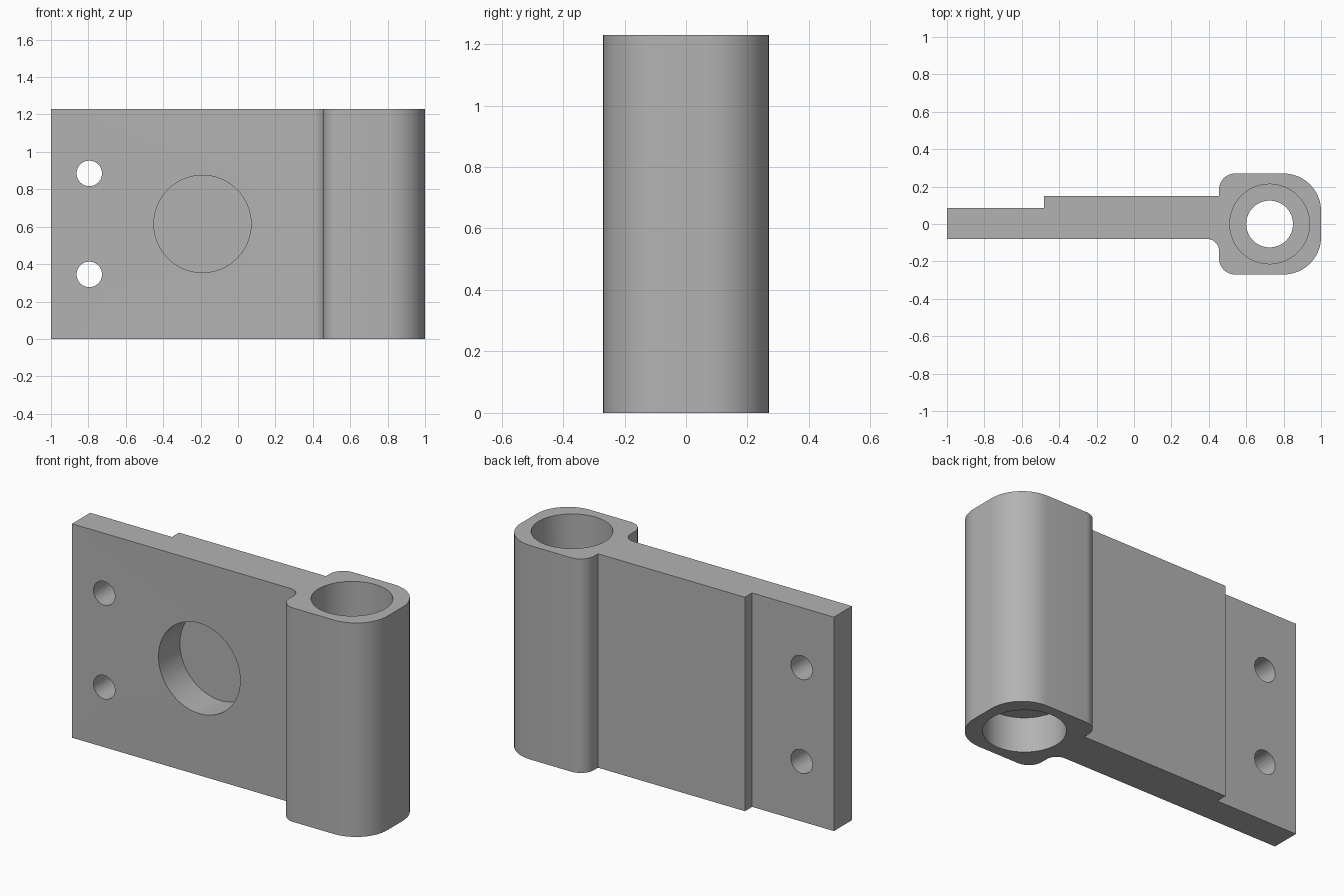
import bpy, bmesh
from math import cos, sin, pi, radians
from mathutils import Matrix, Vector

if "Cube" in bpy.data.objects:
    bpy.data.objects.remove(bpy.data.objects["Cube"], do_unlink=True)

HEIGHT = 1.23
PIN_X = 0.725

grey = bpy.data.materials.new("machined grey")
grey.use_nodes = True
colour = (0.45, 0.45, 0.45, 1)
grey.diffuse_color = colour
grey.node_tree.nodes["Principled BSDF"].inputs["Base Color"].default_value = colour


def new_object(name, bm):
    bmesh.ops.recalc_face_normals(bm, faces=bm.faces)
    mesh = bpy.data.meshes.new(name)
    bm.to_mesh(mesh)
    bm.free()
    mesh.materials.append(grey)
    obj = bpy.data.objects.new(name, mesh)
    bpy.context.collection.objects.link(obj)
    return obj


def arc(cx, cy, r, start, end, steps=12):
    angles = [radians(start + (end - start) * i / steps) for i in range(steps + 1)]
    return [(cx + r * cos(a), cy + r * sin(a)) for a in angles]


def drill(target, name, centre, radius, depth, axis):
    """Cut a round hole centred on a point along the z or y axis."""
    bm = bmesh.new()
    turn = Matrix.Rotation(pi / 2, 4, "X") if axis == "Y" else Matrix()
    bmesh.ops.create_cone(bm, cap_ends=True, segments=64, radius1=radius,
                          radius2=radius, depth=depth,
                          matrix=Matrix.Translation(centre) @ turn)
    cutter = new_object(name, bm)
    cutter.hide_render = True
    mod = target.modifiers.new(name, "BOOLEAN")
    mod.operation = "DIFFERENCE"
    mod.solver = "EXACT"
    mod.object = cutter
    bpy.context.view_layer.objects.active = target
    bpy.ops.object.modifier_apply(modifier=name)
    bpy.data.objects.remove(cutter, do_unlink=True)


# Stepped plate and rounded barrel share one extruded outline
outline = [(-1, -0.08)]
outline += arc(0.39, -0.145, 0.065, 90, 0)          # inner fillet
outline += arc(0.54, -0.185, 0.085, 180, 270)       # front barrel corners
outline += arc(0.8, -0.07, 0.2, 270, 360)
outline += arc(0.8, 0.07, 0.2, 0, 90)               # back barrel corners
outline += arc(0.54, 0.185, 0.085, 90, 180)
outline += [(0.455, 0.15), (-0.48, 0.15), (-0.48, 0.085), (-1, 0.085)]

bm = bmesh.new()
base = bm.faces.new([bm.verts.new((x, y, 0)) for x, y in outline])
walls = bmesh.ops.extrude_face_region(bm, geom=[base])["geom"]
bmesh.ops.translate(bm, vec=Vector((0, 0, HEIGHT)),
                    verts=[v for v in walls if isinstance(v, bmesh.types.BMVert)])
hinge = new_object("hinge_leaf", bm)

# Pin bore with a counterbore at each end
drill(hinge, "pin_bore", (PIN_X, 0, HEIGHT / 2), 0.125, 2, "Z")
for z in (0, HEIGHT):
    drill(hinge, "counterbore", (PIN_X, 0, z), 0.213, 0.4, "Z")

# Blind pocket in the front and two through screw holes
drill(hinge, "front_pocket", (-0.19, -0.08, 0.615), 0.26, 0.39, "Y")
for z in (0.345, 0.885):
    drill(hinge, "screw_hole", (-0.795, 0, z), 0.068, 1, "Y")

bpy.ops.object.select_all(action="DESELECT")
hinge.select_set(True)
bpy.context.view_layer.objects.active = hinge
bpy.ops.object.shade_smooth_by_angle(angle=radians(30))
